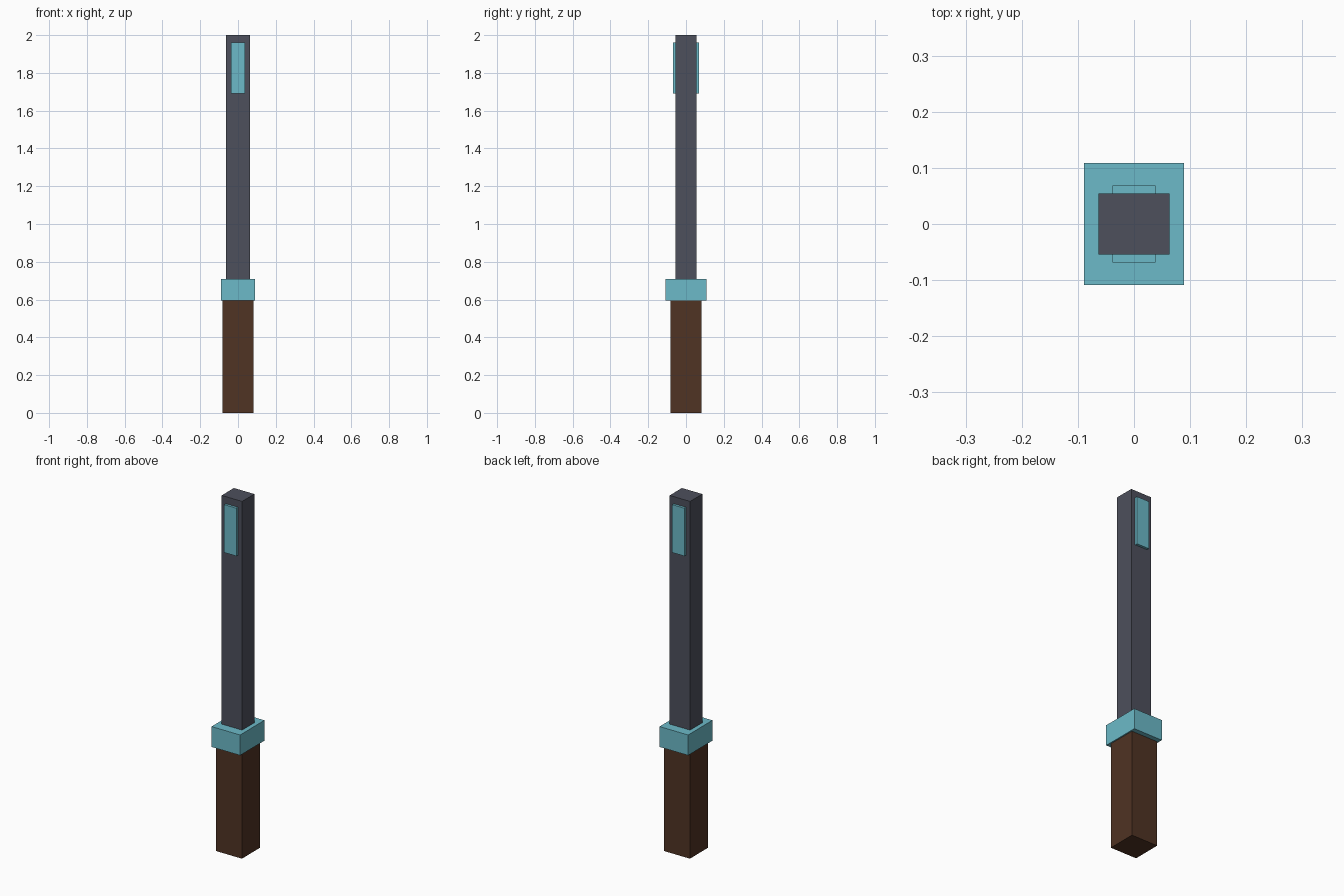
import bpy

cube = bpy.data.objects.get("Cube")
if cube:
    bpy.data.objects.remove(cube, do_unlink=True)


def material(name, rgb):
    mat = bpy.data.materials.new(name)
    mat.use_nodes = True
    colour = (*rgb, 1.0)
    mat.diffuse_color = colour
    mat.node_tree.nodes["Principled BSDF"].inputs["Base Color"].default_value = colour
    return mat


def box(name, width, depth, bottom, top, mat, y=0.0):
    bpy.ops.mesh.primitive_cube_add(size=1, location=(0, y, (bottom + top) / 2))
    obj = bpy.context.object
    obj.name = name
    obj.scale = (width, depth, top - bottom)
    bpy.ops.object.transform_apply(location=False, rotation=False, scale=True)
    obj.data.materials.append(mat)
    return obj


brown = material("dark brown wood", (0.080, 0.033, 0.017))
teal = material("pale teal", (0.15, 0.49, 0.58))
grey = material("slate grey", (0.075, 0.080, 0.107))

# Handle, collar and long shaft
grip_top, collar_top = 0.595, 0.71
box("grip", 0.163, 0.163, 0, grip_top, brown)
box("collar", 0.178, 0.217, grip_top, collar_top, teal)
box("shaft", 0.127, 0.109, collar_top, 2, grey)

# Raised panels near the tip, front and back
shaft_face, panel_face = 0.0545, 0.0685
for name, side in (("front_panel", -1), ("back_panel", 1)):
    box(name, 0.076, panel_face - shaft_face, 1.69, 1.96, teal,
        side * (shaft_face + panel_face) / 2)
